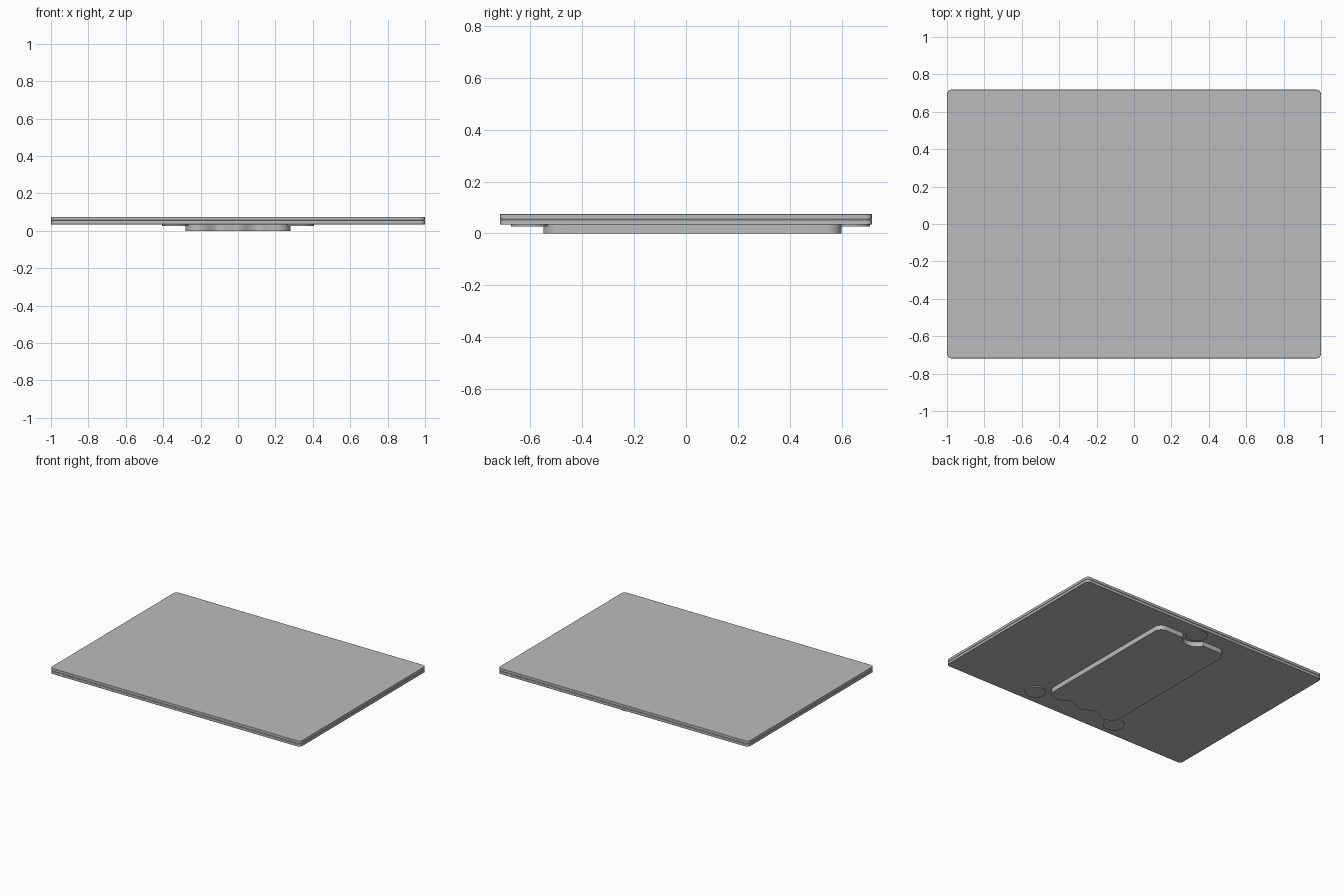
import bpy
import bmesh
from math import cos, sin, pi, atan2, radians

cube = bpy.data.objects.get("Cube")
if cube:
    bpy.data.objects.remove(cube, do_unlink=True)

grey = bpy.data.materials.new("plain grey")
grey.use_nodes = True
grey.diffuse_color = (0.5, 0.5, 0.5, 1)
grey.node_tree.nodes["Principled BSDF"].inputs["Base Color"].default_value = (0.5, 0.5, 0.5, 1)


def arc(cx, cy, r, start, end, steps=8):
    """Points along an arc, angles in degrees."""
    return [(cx + r * cos(radians(start + (end - start) * i / steps)),
             cy + r * sin(radians(start + (end - start) * i / steps)))
            for i in range(steps + 1)]


def rounded_rectangle(hx, hy, r):
    points = []
    for i, (sx, sy) in enumerate([(1, 1), (-1, 1), (-1, -1), (1, -1)]):
        points += arc(sx * (hx - r), sy * (hy - r), r, i * 90, i * 90 + 90)
    return points


def slab(name, outline, bottom, top, bevel=0):
    """Extrude a flat outline between two heights."""
    bm = bmesh.new()
    base = bm.faces.new([bm.verts.new((x, y, bottom)) for x, y in outline])
    extruded = bmesh.ops.extrude_face_region(bm, geom=[base])["geom"]
    for v in extruded:
        if isinstance(v, bmesh.types.BMVert):
            v.co.z = top
    bmesh.ops.recalc_face_normals(bm, faces=bm.faces)
    mesh = bpy.data.meshes.new(name)
    bm.to_mesh(mesh)
    bm.free()
    mesh.materials.append(grey)
    obj = bpy.data.objects.new(name, mesh)
    bpy.context.collection.objects.link(obj)
    if bevel:
        mod = obj.modifiers.new("edge", "BEVEL")
        mod.width = bevel
        mod.segments = 2
        mod.limit_method = "ANGLE"
        mod.angle_limit = radians(50)
    bpy.ops.object.select_all(action="DESELECT")
    obj.select_set(True)
    bpy.context.view_layer.objects.active = obj
    bpy.ops.object.shade_smooth_by_angle(angle=radians(30))
    return obj


# Two stacked plates with a thin seam between them
slab("lower_plate", rounded_rectangle(1, 0.718, 0.025), 0.034, 0.0535, 0.002)
slab("seam_core", rounded_rectangle(0.996, 0.714, 0.022), 0.052, 0.057)
slab("upper_plate", rounded_rectangle(1, 0.718, 0.025), 0.0555, 0.075, 0.002)

# Housing under the plates: rounded corners, notch at the back, wavy front
half, back, front, r = 0.28, 0.6, -0.55, 0.055
foot_y, notch_r = 0.64, 0.095
dip = 180 + math_angle if (math_angle := 0) else 180 + 25
outline = arc(half - r, back - r, r, 0, 90)
outline += arc(0, foot_y, notch_r, 360 - 25, dip, 16)
outline += arc(-half + r, back - r, r, 90, 180)
outline += arc(-half + 0.07, front + 0.07, 0.07, 180, 270)
for i in range(1, 40):
    x = -0.2 + 0.4 * i / 40
    outline.append((x, front + 0.02 - 0.02 * cos(x * pi / 0.1)))
outline += arc(half - 0.07, front + 0.07, 0.07, 270, 360)
slab("housing", outline, 0, 0.036)

# Three round feet
for name, x, y in [("left_foot", 0.335, -0.605), ("right_foot", -0.335, -0.605),
                   ("back_foot", 0, foot_y)]:
    slab(name, arc(x, y, 0.07, 0, 348.75, 31), 0.027, 0.036)
